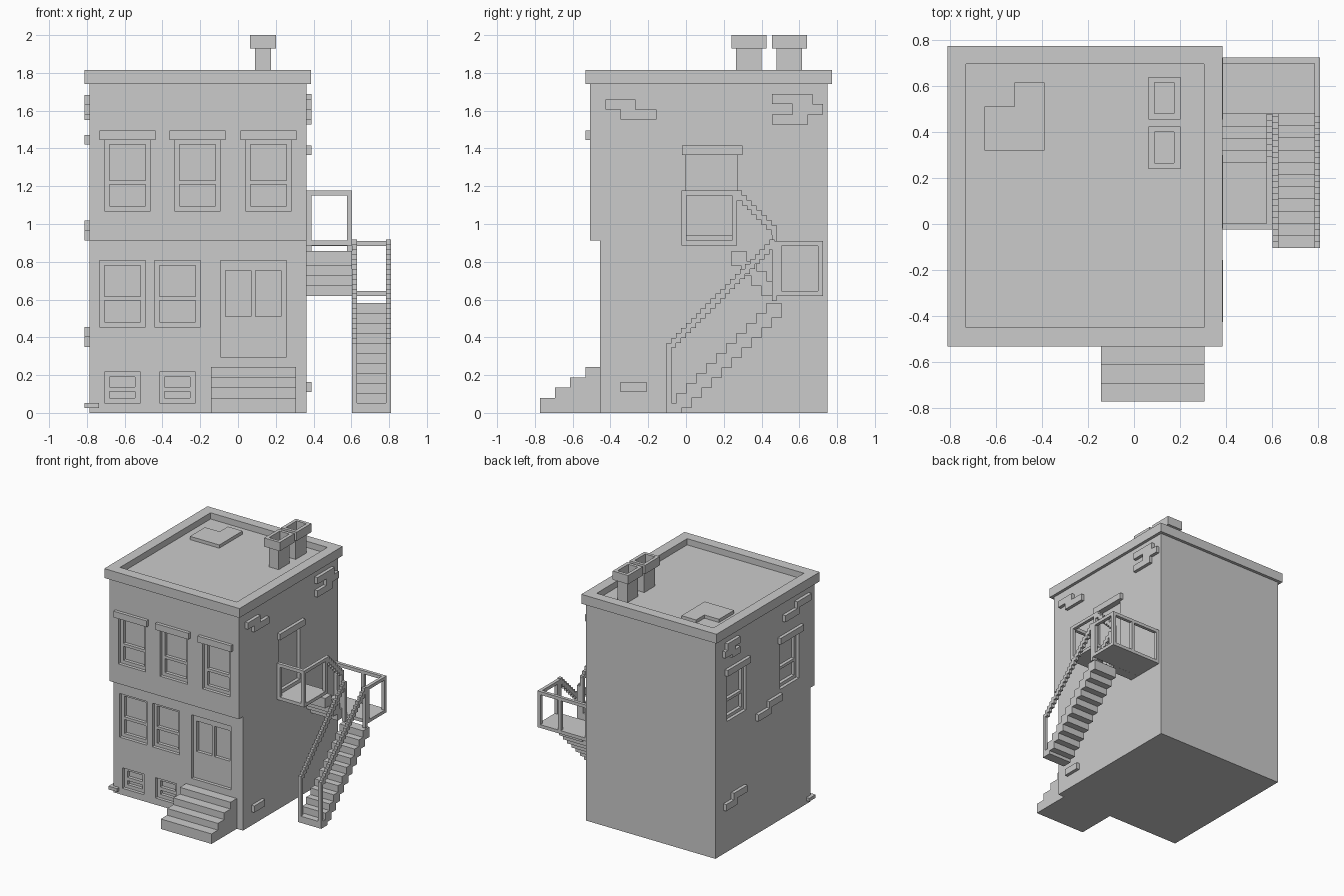
import bpy
import bmesh
from mathutils import Vector

default = bpy.data.objects.get("Cube")
if default:
    bpy.data.objects.remove(default, do_unlink=True)

CM = 0.01          # all sizes below are in hundredths of a unit
BAR = 2.6          # thickness of bars, bricks and slabs
RISE = 5.3         # stair rise and run

grey = bpy.data.materials.new("plain grey")
grey.use_nodes = True
colour = (0.6, 0.6, 0.6, 1)
grey.diffuse_color = colour
grey.node_tree.nodes["Principled BSDF"].inputs["Base Color"].default_value = colour


def make(name, boxes):
    """One object from boxes given as (x range, y range, z range)."""
    bm = bmesh.new()
    for ranges in boxes:
        low = Vector([min(r) for r in ranges]) * CM
        high = Vector([max(r) for r in ranges]) * CM
        cube = bmesh.ops.create_cube(bm, size=1)
        for v in cube["verts"]:
            v.co = (low + high) / 2 + v.co * (high - low)
    mesh = bpy.data.meshes.new(name)
    bm.to_mesh(mesh)
    bm.free()
    mesh.materials.append(grey)
    obj = bpy.data.objects.new(name, mesh)
    bpy.context.collection.objects.link(obj)
    return obj


def carve(obj, boxes):
    """Cut boxes out of an object and drop the cutter."""
    cutter = make("cutter", boxes)
    cutter.hide_render = True
    mod = obj.modifiers.new("carve", "BOOLEAN")
    mod.operation = "DIFFERENCE"
    mod.solver = "EXACT"
    mod.object = cutter
    bpy.context.view_layer.update()
    graph = bpy.context.evaluated_depsgraph_get()
    mesh = bpy.data.meshes.new_from_object(obj.evaluated_get(graph))
    obj.modifiers.clear()
    obj.data = mesh
    bpy.data.objects.remove(cutter, do_unlink=True)


# Wall planes
LEFT, RIGHT, BACK = -78.6, 36.2, 75
LOW_FRONT, TOP_FRONT = -45.4, -50.7
FLOOR, EAVES, PARAPET, ROOF = 91.2, 174, 181.5, 176.5

lower = make("lower_storey", [((LEFT, RIGHT), (LOW_FRONT, BACK), (0, FLOOR))])
upper = make("upper_storey", [((LEFT, RIGHT), (TOP_FRONT, BACK), (FLOOR, EAVES))])


def front_slot(wall, x, z, width, height, depth):
    return ((x, x + width), (wall - 5, wall + depth), (z, z + height))


def left_slot(y, z, width, height, depth):
    return ((LEFT - 5, LEFT + depth), (y, y + width), (z, z + height))


def sash(slot, x, z, top_pane):
    """Opening and two panes of a sash window: outer recess, inner recesses."""
    opening = slot(x, z, 24.3, 18.5 + top_pane, BAR)
    panes = [slot(x + BAR, z + BAR, 19, 11.2, 2 * BAR),
             slot(x + BAR, z + 16, 19, top_pane, 2 * BAR)]
    return opening, panes


# Windows and door of the lower storey
def low_slot(*a):
    return front_slot(LOW_FRONT, *a)


openings, panes = [], []
for x in (-73.3, -44.2):
    opening, glass = sash(low_slot, x, 45.6, 16.5)
    openings.append(opening)
    panes += glass
for x in (-70.6, -41.5):
    openings.append(low_slot(x, 5.3, 19, 16.4, BAR))
    panes.append(low_slot(x + BAR, 8, 13.5, 3.2, 2 * BAR))
    panes.append(low_slot(x + BAR, 13.8, 13.5, 5.2, 2 * BAR))
openings.append(low_slot(-9.3, 29.7, 35, 50.9, BAR))
panes += [low_slot(x, 51, 13.5, 24.3, 2 * BAR) for x in (-6.6, 9.3)]
carve(lower, openings)
carve(lower, panes)

# Windows of the upper storey, and the doorway to the fire escape
openings, panes, lintels = [], [], []
for x in (-70.6, -33.6, 4):
    opening, glass = sash(lambda *a: front_slot(TOP_FRONT, *a), x, 107, 19)
    openings.append(opening)
    panes += glass
    lintels.append(((x - BAR, x + 27), (TOP_FRONT - BAR, TOP_FRONT), (144.6, 149.6)))
for y in (36, -31):
    opening, glass = sash(left_slot, y, 104.5, 19)
    openings.append(opening)
    panes += glass
    lintels.append(((LEFT - BAR, LEFT), (y - BAR, y + 27), (142, 147)))
openings.append(((RIGHT - BAR, RIGHT + 5), (0, 27), (94, 137)))
lintels.append(((RIGHT, RIGHT + BAR), (-2, 30), (136.5, 141.5)))
carve(upper, openings)
carve(upper, panes)
make("lintels", lintels)

# Parapet, roof hatch and chimneys
cornice = make("cornice", [((-81.2, 38.6), (-53.3, 77.4), (EAVES, PARAPET))])
carve(cornice, [((-73, 30.5), (-45, 69.5), (ROOF, PARAPET + 5))])
make("roof_hatch", [((-65, -52), (32, 51), (ROOF, ROOF + BAR)),
                    ((-52, -39), (32, 61.5), (ROOF, ROOF + BAR))])
for side, y in (("front", 24), ("back", 45.5)):
    flue = ((9, 17.5), (y + 2.5, y + 16), (ROOF, 193))
    make(side + "_chimney_shaft", [flue])
    cap = make(side + "_chimney_cap", [((6.4, 20.2), (y, y + 18.5), (193, 200))])
    carve(cap, [(flue[0], flue[1], (190, 205))])


# Loose bricks: each entry is (y start, y end, z start)
def bricks(name, wall, out, rows):
    make(name, [((wall, wall + out), (a, b), (z, z + RISE)) for a, b, z in rows])


bricks("right_bricks", RIGHT, BAR, [
    (-42.7, -26.8, 160.7), (-34.7, -15.6, 155.4),
    (45.4, 67, 163.4), (56.5, 72.4, 158.1), (45.4, 64.5, 152.8), (-34.7, -21, 11)])
bricks("left_bricks", LEFT, -BAR, [
    (-43, -25, 163), (-28, -10, 157.7), (47, 63, 163), (53, 66, 157.7), (47, 57, 155),
    (-7, 10, 96.5), (7, 24, 91.2), (38, 55, 40.3), (51, 65, 35)])
make("corner_brick", [((-81.2, -73.5), (-48, -40), (BAR, 2 * BAR))])

# Front steps
make("front_steps", [((-14.3, 30.7), (-77.3 + 8 * i, LOW_FRONT), (0, 8 + 5.4 * i))
                     for i in range(4)])

# Fire escape landings
INNER, OUTER = 60.3, 81
HIGH_END, LOW_START, LOW_END = 27, 48, 72.4
LANDING = 64.5
RAIL = 26.5        # railing height above a landing
make("upper_landing", [((RIGHT, INNER), (-2.4, HIGH_END), (FLOOR - BAR, FLOOR))])
make("lower_landing", [((RIGHT, OUTER), (LOW_START, LOW_END), (LANDING - BAR, LANDING))])


# Fire escape stairs
def flight(name, xs, y, z, count, way):
    make(name, [(xs, (y + way * RISE * i, y + way * (RISE * i + 1.5 * RISE)),
                 (max(0, z + RISE * (i - 1.5)), z + RISE * i)) for i in range(count)])


flight("upper_stairs", (RIGHT, INNER), LOW_START, LANDING + RISE, 4, -1)
flight("lower_stairs", (INNER, OUTER), -10.4, RISE, 11, 1)


# Fire escape railings
def post(x, y, z, top):
    return ((x, x + BAR), (y, y + BAR), (z, top))


def stepped_rail(x, y, z, count, way):
    return [((x, x + BAR), (y + BAR * i, y + BAR * (i + 1)),
             (z + way * BAR * i - 2 * BAR, z + way * BAR * i)) for i in range(count)]


top = FLOOR + RAIL
bar = (top - BAR, top)
x = INNER - BAR
make("upper_landing_railing", [
    ((RIGHT, INNER), (-2.4, 0.2), bar), ((x, INNER), (-2.4, HIGH_END), bar),
    post(RIGHT, -2.4, FLOOR, top), post(x, -2.4, FLOOR, top),
    post(x, HIGH_END - BAR, FLOOR, top)])
make("upper_stair_railing", stepped_rail(x, HIGH_END, top, 8, -1)
     + [post(x, LOW_START - BAR, LANDING, 98)])

top = LANDING + RAIL
bar = (top - BAR, top)
x = OUTER - BAR
back = LOW_END - BAR
make("lower_landing_railing", [
    ((RIGHT, OUTER), (back, LOW_END), bar), ((x, OUTER), (LOW_START, LOW_END), bar),
    post(RIGHT, back, LANDING, top), post(INNER, back, LANDING, top),
    post(x, back, LANDING, top), post(x, LOW_START, LANDING, top)])
for name, x in (("inner", INNER), ("outer", OUTER - BAR)):
    make(name + "_stair_railing", stepped_rail(x, -10.4, 37.1, 22, 1)
         + [post(x, -10.4, 0, 36), post(x, LOW_START - BAR, LANDING - RISE, top)])
